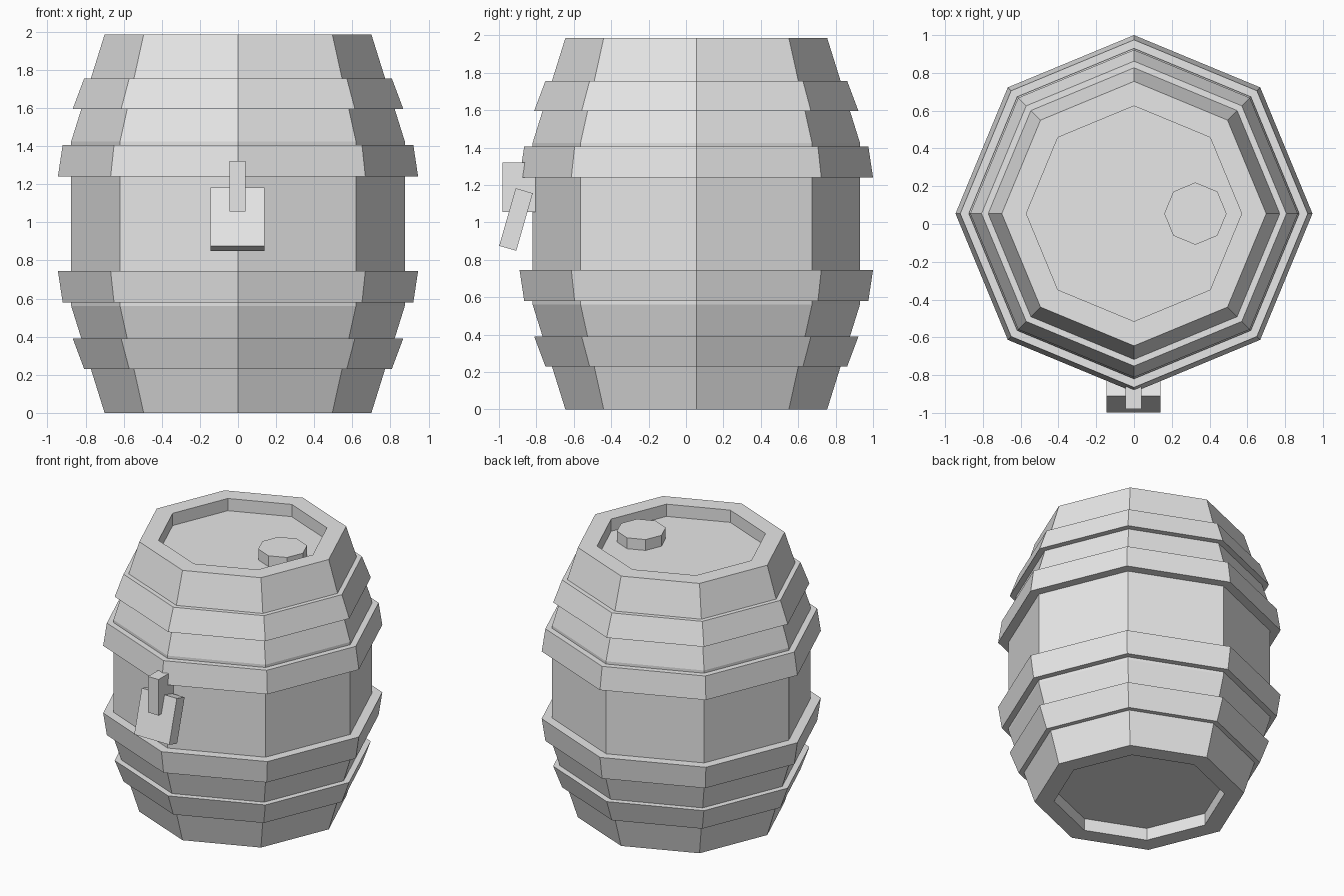
import bpy, bmesh, math
from mathutils import Matrix, Vector

SIDES = 8
CENTRE_Y = 0.055
HEIGHT = 1.985

cube = bpy.data.objects.get("Cube")
if cube:
    bpy.data.objects.remove(cube, do_unlink=True)

GREY = (0.8, 0.8, 0.8, 1.0)
grey = bpy.data.materials.new("light grey")
grey.use_nodes = True
grey.diffuse_color = GREY
grey.node_tree.nodes["Principled BSDF"].inputs["Base Color"].default_value = GREY


def add_object(name, bm):
    bmesh.ops.recalc_face_normals(bm, faces=bm.faces)
    mesh = bpy.data.meshes.new(name)
    bm.to_mesh(mesh)
    bm.free()
    mesh.materials.append(grey)
    obj = bpy.data.objects.new(name, mesh)
    bpy.context.collection.objects.link(obj)
    return obj


def lathe(name, profile, closed=False, centre=(0, CENTRE_Y)):
    """Turn (radius, z) points into an eight-sided solid; open ends get caps."""
    bm = bmesh.new()
    rings = []
    for r, z in profile:
        ring = []
        for i in range(SIDES):
            a = i * math.tau / SIDES
            ring.append(bm.verts.new((centre[0] + r * math.cos(a),
                                      centre[1] + r * math.sin(a), z)))
        rings.append(ring)
    pairs = list(zip(rings, rings[1:]))
    if closed:
        pairs.append((rings[-1], rings[0]))
    else:
        bm.faces.new(rings[0])
        bm.faces.new(rings[-1])
    for low, high in pairs:
        for i in range(SIDES):
            j = (i + 1) % SIDES
            bm.faces.new((low[i], low[j], high[j], high[i]))
    return add_object(name, bm)


def box(name, size, location, tilt=0):
    bm = bmesh.new()
    bmesh.ops.create_cube(bm, size=1, matrix=Matrix.Diagonal((*size, 1)))
    obj = add_object(name, bm)
    obj.location = Vector(location)
    obj.rotation_euler.x = math.radians(tilt)
    return obj


# Staved body with a recessed lid and base
half = [(0.57, 0.09), (0.57, 0), (0.70, 0), (0.875, 0.56)]
lathe("barrel_body", half + [(r, HEIGHT - z) for r, z in reversed(half)])

# Hoops, mirrored about mid height
hoops = {
    "outer_hoop": [(0.74, 0.23), (0.807, 0.23), (0.867, 0.39), (0.78, 0.39)],
    "middle_hoop": [(0.85, 0.58), (0.92, 0.58), (0.945, 0.745), (0.85, 0.745)],
}
for name, section in hoops.items():
    lathe("lower_" + name, section, closed=True)
    lathe("upper_" + name, [(r, HEIGHT - z) for r, z in section], closed=True)

# Bung on the lid
lathe("bung", [(0.165, HEIGHT - 0.11), (0.165, HEIGHT - 0.01)],
      centre=(0.325, CENTRE_Y))

# Tap: upright handle and tilted spout
box("tap_handle", (0.085, 0.18, 0.265), (-0.003, -0.89, 1.188))
box("tap_spout", (0.285, 0.095, 0.32), (-0.003, -0.909, 1.015), tilt=-16)
